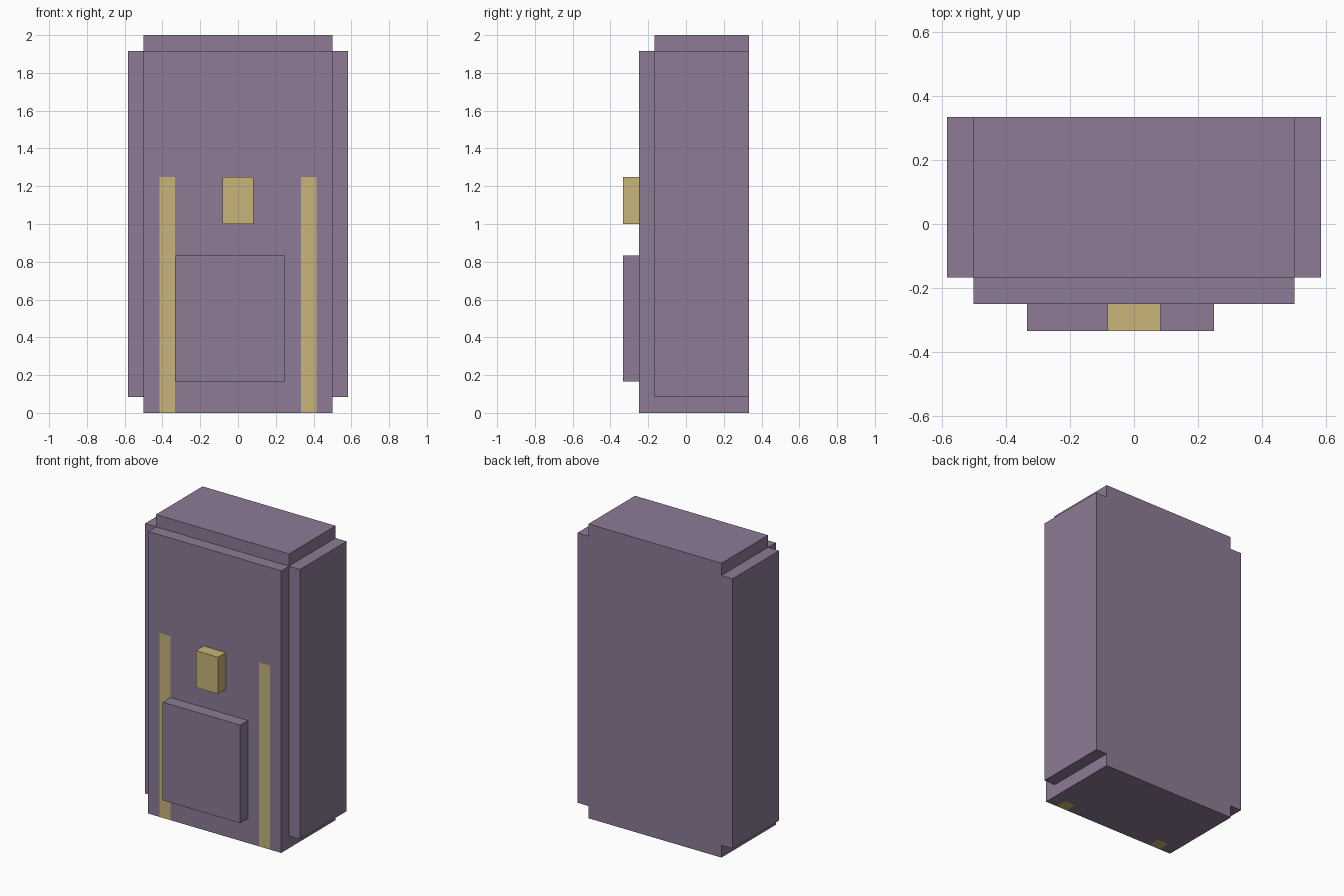
import bpy
import bmesh
from mathutils import Vector

U = 1 / 12  # every part sits on a grid of this step

cube = bpy.data.objects.get("Cube")
if cube:
    bpy.data.objects.remove(cube, do_unlink=True)


def material(name, rgb):
    m = bpy.data.materials.new(name)
    m.use_nodes = True
    m.diffuse_color = (*rgb, 1)
    m.node_tree.nodes["Principled BSDF"].inputs["Base Color"].default_value = (*rgb, 1)
    return m


purple = material("dusty_purple", (0.266, 0.198, 0.305))
gold = material("pale_gold", (0.578, 0.462, 0.191))


def box(name, low, high, *mats):
    """Box between two corners given in grid steps."""
    low, high = Vector(low) * U, Vector(high) * U
    bm = bmesh.new()
    bmesh.ops.create_cube(bm, size=1)
    bmesh.ops.scale(bm, vec=high - low, verts=bm.verts)
    bmesh.ops.translate(bm, vec=(low + high) / 2, verts=bm.verts)
    mesh = bpy.data.meshes.new(name)
    bm.to_mesh(mesh)
    bm.free()
    for m in mats:
        mesh.materials.append(m)
    obj = bpy.data.objects.new(name, mesh)
    bpy.context.collection.objects.link(obj)
    return obj


# Main body and the two side panels
box("body", (-6, -2, 0), (6, 4, 24), purple)
box("left_side_panel", (6, -2, 1), (7, 4, 23), purple)
box("right_side_panel", (-7, -2, 1), (-6, 4, 23), purple)

# Front panel, cut so that two flush straps run up from its lower edge
panel = box("front_panel", (-6, -3, 0), (6, -2, 23), purple, gold)
bm = bmesh.new()
bm.from_mesh(panel.data)
cuts = [((x * U, 0, 0), (1, 0, 0)) for x in (-5, -4, 4, 5)]
cuts.append(((0, 0, 15 * U), (0, 0, 1)))
for point, normal in cuts:
    bmesh.ops.bisect_plane(bm, geom=bm.verts[:] + bm.edges[:] + bm.faces[:],
                           plane_co=point, plane_no=normal)
for face in bm.faces:
    c = face.calc_center_median() / U
    face.material_index = int(4 < abs(c.x) < 5 and c.z < 15)
bm.to_mesh(panel.data)
bm.free()

# Raised pouch and clasp on the front
box("pouch", (-4, -4, 2), (3, -3, 10), purple)
box("clasp", (-1, -4, 12), (1, -3, 15), gold)
